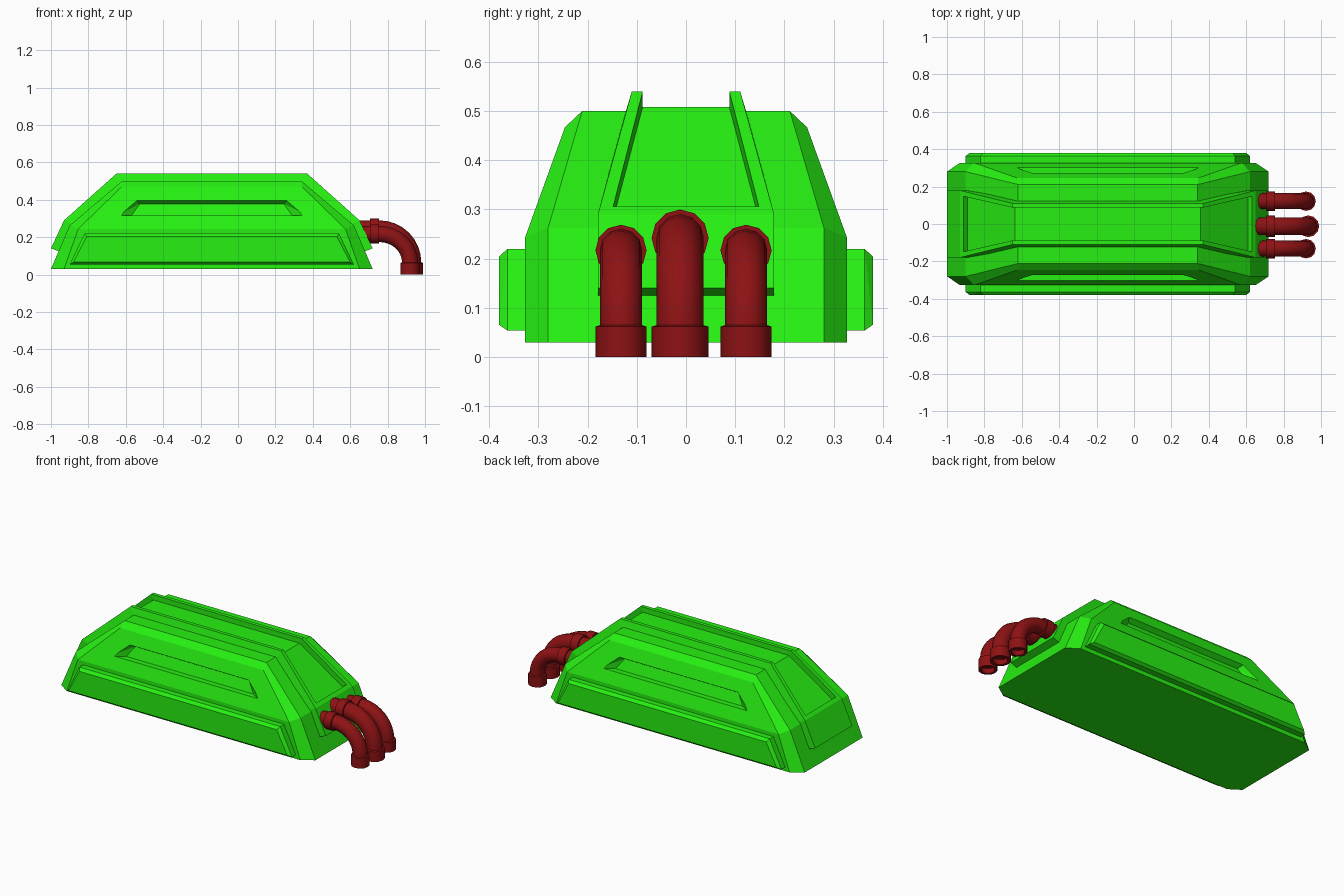
import bpy, bmesh, math
from mathutils import Vector

if "Cube" in bpy.data.objects:
    bpy.data.objects.remove(bpy.data.objects["Cube"])

CX = -0.14  # middle of the green housing along x


def material(name, rgb):
    m = bpy.data.materials.new(name)
    m.diffuse_color = (*rgb, 1)
    m.use_nodes = True
    m.node_tree.nodes["Principled BSDF"].inputs["Base Color"].default_value = m.diffuse_color
    return m


GREEN = material("green_paint", (0.02, 0.87, 0.006))
RED = material("dark_red_paint", (0.27, 0.006, 0.007))


def finish(bm, name, mat):
    bmesh.ops.remove_doubles(bm, verts=bm.verts, dist=1e-5)
    bmesh.ops.recalc_face_normals(bm, faces=bm.faces)
    me = bpy.data.meshes.new(name)
    bm.to_mesh(me)
    bm.free()
    me.materials.append(mat)
    ob = bpy.data.objects.new(name, me)
    bpy.context.collection.objects.link(ob)
    return ob


def face(bm, pts):
    bm.faces.new([bm.verts.new(p) for p in pts])


def hull(points, name, mat):
    bm = bmesh.new()
    for p in points:
        bm.verts.new(p)
    bmesh.ops.convex_hull(bm, input=bm.verts)
    bmesh.ops.dissolve_limit(bm, angle_limit=0.01, verts=bm.verts, edges=bm.edges)
    return finish(bm, name, mat)


# Housing: three chamfered rings, each given by an end point and a side point
rings = [((.86, .28, .03), (.79, .327, .03)),
         ((.76, .28, .263), (.715, .327, .243)),
         ((.48, .211, .50), (.485, .246, .467))]


def ring(e, s):
    out = []
    for sx, sy in ((1, 1), (-1, 1), (-1, -1), (1, -1)):
        pair = [(CX + sx * p[0], sy * p[1], p[2]) for p in (e, s)]
        out += pair if sx * sy > 0 else pair[::-1]
    return out


R = [ring(*r) for r in rings]
bm = bmesh.new()
face(bm, R[0])
for a, b in zip(R, R[1:]):
    for i in range(8):
        j = (i + 1) % 8
        face(bm, [a[i], a[j], b[j], b[i]])
T = R[2]
face(bm, [T[0], T[3], T[4], T[7]])
face(bm, T[0:4])
face(bm, T[4:8])
housing = finish(bm, "housing", GREEN)


# Long tapered recess in each upper side
def side_y(z):
    return .327 - (z - .243) * .3616


for s in (1, -1):
    pts = []
    for t in (1, -1):
        for u, z, off in ((.43, .315, -.035), (.385, .378, -.035),
                          (.515, .315, .02), (.41, .405, .02)):
            pts.append((CX + t * u, s * (side_y(z) + off), z))
    cutter = hull(pts, "recess_cutter", GREEN)
    cutter.hide_render = True
    cutter.hide_viewport = True
    mod = housing.modifiers.new("recess", 'BOOLEAN')
    mod.operation = 'DIFFERENCE'
    mod.solver = 'EXACT'
    mod.object = cutter

bpy.context.view_layer.update()
baked = bpy.data.meshes.new_from_object(housing.evaluated_get(bpy.context.evaluated_depsgraph_get()))
housing.modifiers.clear()
housing.data = baked
for ob in [o for o in bpy.data.objects if o.name.startswith("recess_cutter")]:
    bpy.data.objects.remove(ob)

# Side skirts with chamfered outer edge
for s, name in ((-1, "front_skirt"), (1, "back_skirt")):
    pts = []
    for t in (1, -1):
        for u, y, z in ((.76, .32, .054), (.68, .32, .22), (.76, .363, .054),
                        (.68, .363, .22), (.74, .38, .066), (.668, .38, .204)):
            pts.append((CX + t * u, s * y, z))
    hull(pts, name, GREEN)

# Raised spine frame with a sunken centre panel: nodes are (x, z, half width)
N = {'a': (.805, .12, .179), 'b': (.86, .14, .179), 'c': (.79, .29, .179),
     'd': (.51, .54, .11), 'e': (.772, .306, .148), 'f': (.51, .54, .088),
     'g': (.75, .281, .148), 'h': (.495, .508, .088),
     'i': (.70, .25, .179), 'j': (.47, .45, .137)}


def node(k, t, s):
    u, z, w = N[k]
    return (CX + t * u, s * w, z)


bm = bmesh.new()
for t in (1, -1):
    for p, q in ("ab", "bc", "ce", "eg", "gh", "ai", "ij"):   # across the width
        face(bm, [node(p, t, 1), node(q, t, 1), node(q, t, -1), node(p, t, -1)])
    for s in (1, -1):
        for loop in ("cefd", "eghf", "abci", "cdji"):         # edges of each rail
            face(bm, [node(k, t, s) for k in loop])
for s in (1, -1):
    for p, q in ("df", "fh", "dj"):                           # along the top
        face(bm, [node(p, 1, s), node(q, 1, s), node(q, -1, s), node(p, -1, s)])
for k in "hj":
    face(bm, [node(k, 1, 1), node(k, -1, 1), node(k, -1, -1), node(k, 1, -1)])
finish(bm, "spine_frame", GREEN)


# Bent pipes with collars
def pipe(name, y, zc, r, rc, xe, sides=12):
    st = [(.62, zc, 0, r), (.705, zc, 0, r), (.705, zc, 0, rc), (.755, zc, 0, rc), (.755, zc, 0, r)]
    for i in range(1, 9):
        a = math.pi / 2 * i / 8
        st.append((.755 + (xe - .755) * math.sin(a), .065 + (zc - .065) * math.cos(a), a, r))
    q = math.pi / 2
    st += [(xe, .062, q, rc), (xe, 0, q, rc), (xe, 0, q, r * .85), (xe, .03, q, r * .85)]
    bm = bmesh.new()
    loops = []
    for x, z, a, rad in st:
        up = Vector((math.sin(a), 0, math.cos(a)))
        c = Vector((x, y, z))
        loops.append([bm.verts.new(c + rad * (math.cos(k) * up + math.sin(k) * Vector((0, 1, 0))))
                      for k in (2 * math.pi * n / sides for n in range(sides))])
    for A, B in zip(loops, loops[1:]):
        for i in range(sides):
            j = (i + 1) % sides
            bm.faces.new([A[i], A[j], B[j], B[i]])
    bm.faces.new(loops[0])
    bm.faces.new(loops[-1])
    ob = finish(bm, name, RED)
    bpy.ops.object.select_all(action='DESELECT')
    ob.select_set(True)
    bpy.context.view_layer.objects.active = ob
    bpy.ops.object.shade_smooth_by_angle(angle=math.radians(40))


pipe("middle_pipe", -.012, .242, .048, .058, .932)
pipe("front_pipe", -.132, .217, .043, .052, .92)
pipe("back_pipe", .122, .217, .043, .052, .92)
